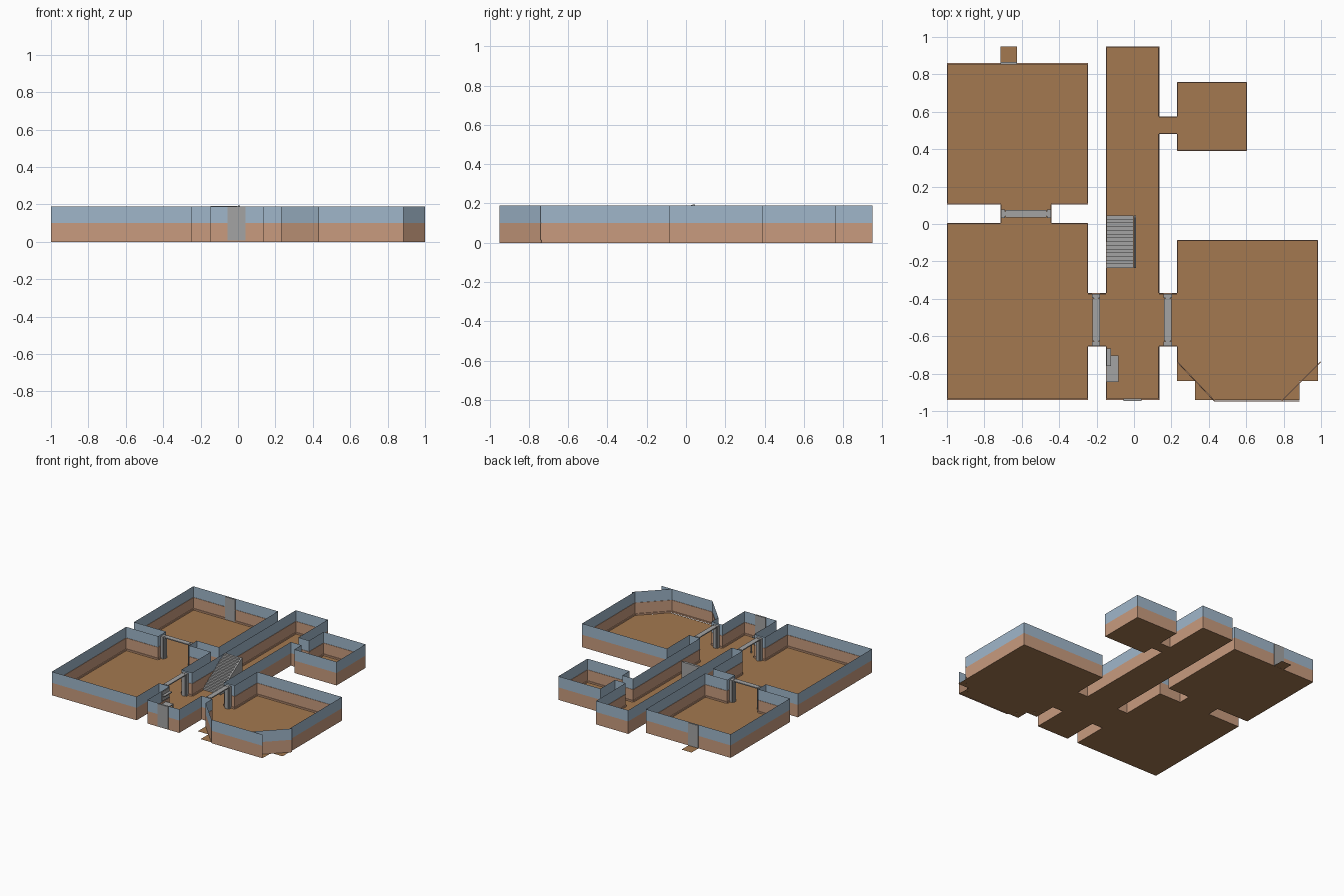
import bpy, bmesh
from mathutils import Vector

if "Cube" in bpy.data.objects:
    bpy.data.objects.remove(bpy.data.objects["Cube"])


def material(name, rgb):
    m = bpy.data.materials.new(name)
    m.diffuse_color = (*rgb, 1)
    m.use_nodes = True
    m.node_tree.nodes["Principled BSDF"].inputs["Base Color"].default_value = m.diffuse_color
    return m


WOOD = material("floor brown", (0.37, 0.19, 0.08))
TAN = material("lower wall terracotta", (0.58, 0.33, 0.21))
BLUE = material("upper wall blue", (0.35, 0.47, 0.59))
GREY = material("fitting grey", (0.37, 0.37, 0.37))
H, MID = 0.19, 0.10


def finish(name, bm, *mats):
    me = bpy.data.meshes.new(name)
    bm.to_mesh(me)
    bm.free()
    for m in mats:
        me.materials.append(m)
    ob = bpy.data.objects.new(name, me)
    bpy.context.collection.objects.link(ob)
    return ob


def add_box(bm, x0, x1, y0, y1, z0, z1):
    vs = bmesh.ops.create_cube(bm, size=1)["verts"]
    for v in vs:
        v.co = Vector(((x0 + x1) / 2 + v.co.x * (x1 - x0),
                       (y0 + y1) / 2 + v.co.y * (y1 - y0),
                       (z0 + z1) / 2 + v.co.z * (z1 - z0)))


def boxes(name, mat, *dims):
    bm = bmesh.new()
    for d in dims:
        add_box(bm, *d)
    return finish(name, bm, mat)


def sheet_floor(name, *rects):
    bm = bmesh.new()
    for x0, x1, y0, y1 in rects:
        bm.faces.new([bm.verts.new(p) for p in
                      ((x0, y0, 0.001), (x1, y0, 0.001), (x1, y1, 0.001), (x0, y1, 0.001))])
    return finish(name, bm, WOOD)


# Floors: five rooms, the openings between them, and the back doorstep
sheet_floor("room_floors",
            (-1, -0.245, 0.105, 0.86), (-1, -0.245, -0.94, 0.005),
            (-0.15, 0.135, -0.94, 0.95), (0.23, 0.985, -0.84, -0.085),
            (0.325, 0.885, -0.94, -0.84), (0.23, 0.605, 0.39, 0.76))
sheet_floor("opening_floors",
            (-0.715, -0.44, 0.005, 0.105), (-0.245, -0.15, -0.655, -0.37),
            (0.135, 0.23, -0.655, -0.37), (0.135, 0.23, 0.48, 0.575))
sheet_floor("back_doorstep", (-0.715, -0.625, 0.86, 0.95))

# Thin walls follow one outline, counter-clockwise around all rooms
OUTLINE = [(-0.15, -0.94), (0.135, -0.94), (0.135, -0.655), (0.23, -0.655),
           (0.23, -0.74), (0.43, -0.95), (0.885, -0.95), None,
           (0.79, -0.95), (1.0, -0.74), None,
           (0.985, -0.756), (0.985, -0.085), (0.23, -0.085), (0.23, -0.37),
           (0.135, -0.37), (0.135, 0.48), (0.23, 0.48), (0.23, 0.39),
           (0.605, 0.39), (0.605, 0.76), (0.23, 0.76), (0.23, 0.575),
           (0.135, 0.575), (0.135, 0.95), (-0.15, 0.95), (-0.15, -0.37),
           (-0.245, -0.37), (-0.245, 0.005), (-0.44, 0.005), (-0.44, 0.105),
           (-0.245, 0.105), (-0.245, 0.86), (-1, 0.86), (-1, 0.105),
           (-0.715, 0.105), (-0.715, 0.005), (-1, 0.005), (-1, -0.94),
           (-0.245, -0.94), (-0.245, -0.655), (-0.15, -0.655), (-0.15, -0.94)]
SEGMENTS = [(Vector(a), Vector(b)) for a, b in zip(OUTLINE, OUTLINE[1:]) if a and b]

bm = bmesh.new()
for a, b in SEGMENTS:
    for k, (z0, z1) in enumerate(((0, MID), (MID, H))):
        f = bm.faces.new([bm.verts.new((p.x, p.y, z)) for p, z in
                          ((a, z0), (b, z0), (b, z1), (a, z1))])
        f.material_index = k
finish("walls", bm, TAN, BLUE)

# Skirting and dado rail on the room side of every wall
for name, z0, z1, d in (("skirting", 0.002, 0.014, 0.006), ("dado_rail", 0.097, 0.102, 0.003)):
    bm = bmesh.new()
    for a, b in SEGMENTS:
        t = (b - a).normalized()
        n = Vector((-t.y, t.x)) * d
        prof = ((a, b, z0), (a + n, b + n, z0), (a + n, b + n, z1), (a, b, z1))
        for (p, q, z), (r, s, w) in zip(prof, prof[1:]):
            bm.faces.new([bm.verts.new((v.x, v.y, h)) for v, h in
                          ((p, z), (q, z), (s, w), (r, w))])
    finish(name, bm, TAN)


# Portal frames in the wide openings: two stepped posts and a slim lintel
def portal(name, cx, cy, half, along_x):
    parts = [(-half + 0.025, half - 0.025, -0.02, 0.02, 0.172, 0.18)]
    for s in (-1, 1):
        for inner, outer, w, z1 in ((half - 0.022, half, 0.022, 0.18),
                                    (half - 0.03, half, 0.012, 0.172)):
            u = sorted((s * inner, s * outer))
            parts.append((u[0], u[1], -w, w, 0.002, z1))
    out = []
    for u0, u1, v0, v1, z0, z1 in parts:
        if along_x:
            out.append((cx + u0, cx + u1, cy + v0, cy + v1, z0, z1))
        else:
            out.append((cx + v0, cx + v1, cy + u0, cy + u1, z0, z1))
    boxes(name, GREY, *out)


portal("back_portal", -0.5775, 0.055, 0.134, True)
portal("left_portal", -0.203, -0.5125, 0.139, False)
portal("right_portal", 0.18, -0.5125, 0.139, False)

# Staircase rising towards the back, with a side stringer
N, Y0, Y1, TOP = 14, -0.235, 0.045, 0.193
bm = bmesh.new()
profile = [(Y0, 0.003)]
for i in range(N):
    z = 0.003 + (TOP - 0.003) * (i + 1) / N
    profile += [(Y0 + (Y1 - Y0) * i / N, z), (Y0 + (Y1 - Y0) * (i + 1) / N, z)]
profile.append((Y1, 0.003))
face = bm.faces.new([bm.verts.new((-0.148, y, z)) for y, z in profile])
ext = bmesh.ops.extrude_face_region(bm, geom=[face])["geom"]
bmesh.ops.translate(bm, vec=(0.146, 0, 0),
                    verts=[g for g in ext if isinstance(g, bmesh.types.BMVert)])
bmesh.ops.recalc_face_normals(bm, faces=bm.faces)
finish("staircase", bm, GREY)

bm = bmesh.new()
face = bm.faces.new([bm.verts.new((-0.001, y, z)) for y, z in
                     ((Y0, 0.003), (Y1, 0.003), (Y1, TOP + 0.002), (Y1 - 0.01, TOP + 0.002),
                      (Y0, 0.022))])
ext = bmesh.ops.extrude_face_region(bm, geom=[face])["geom"]
bmesh.ops.translate(bm, vec=(0.011, 0, 0),
                    verts=[g for g in ext if isinstance(g, bmesh.types.BMVert)])
bmesh.ops.recalc_face_normals(bm, faces=bm.faces)
finish("stair_stringer", bm, GREY)

# Front and back doors
boxes("front_door", GREY, (-0.055, 0.04, -0.947, -0.934, 0.008, 0.188))
boxes("back_door", GREY, (-0.715, -0.625, 0.853, 0.867, 0.004, 0.186))

# Hall table with four legs, and a wall rack beside it
boxes("hall_table", GREY, (-0.149, -0.082, -0.845, -0.703, 0.078, 0.086),
      *[(x, x + 0.008, y, y + 0.008, 0.002, 0.078)
        for x in (-0.147, -0.09) for y in (-0.843, -0.713)])
boxes("wall_rack", GREY, (-0.149, -0.122, -0.76, -0.665, 0.15, 0.158),
      (-0.149, -0.144, -0.76, -0.665, 0.11, 0.186))
